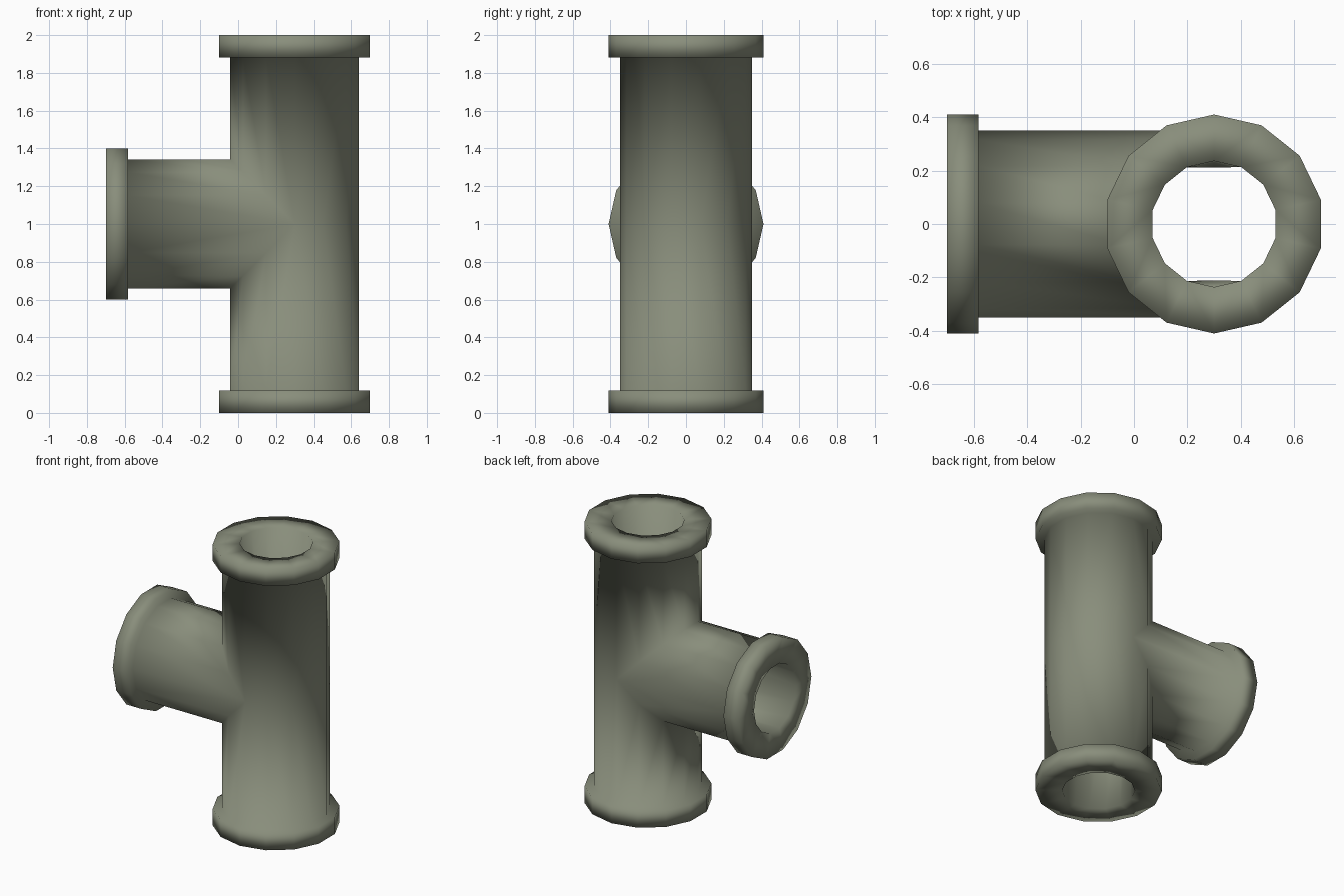
import bpy, bmesh, math
from mathutils import Vector

if "Cube" in bpy.data.objects:
    bpy.data.objects.remove(bpy.data.objects["Cube"])

X, Y, Z = Vector((1, 0, 0)), Vector((0, 1, 0)), Vector((0, 0, 1))
CENTRE = Vector((0.3, 0, 1))        # where the two pipe axes meet
HALF = 7                            # facets per half pipe (14 sides)
R_BORE, R_PIPE, R_FLANGE = 0.236, 0.35, 0.41
LENGTH, FLANGE = 1.0, 0.118

bm = bmesh.new()


def half_leg(axis, side, mitre):
    """Half of one pipe leg: bore, end face, flange and outer wall."""
    # (radius, distance along axis); None means the mitred joint
    profile = [(R_BORE, None), (R_BORE, LENGTH), (R_FLANGE, LENGTH),
               (R_FLANGE, LENGTH - FLANGE), (R_PIPE, LENGTH - FLANGE),
               (R_PIPE, None)]
    rows = []
    for r, t in profile:
        row = []
        for k in range(HALF + 1):
            a = math.pi * k / HALF
            d, y = r * math.sin(a), r * math.cos(a)
            if t is None and r == R_BORE and k in (0, HALF):
                y *= 0.9            # bore pinches slightly at the crotch
            along = mitre * d if t is None else t
            row.append(bm.verts.new(CENTRE + side * d + Y * y + axis * along))
        rows.append(row)
    for a, b in zip(rows, rows[1:]):
        for k in range(HALF):
            bm.faces.new((a[k], a[k + 1], b[k + 1], b[k]))


# straight back of the run, then the halves mitred into the branch
for s in (-1, 1):
    half_leg(Z * s, X, 0)
    half_leg(Z * s, -X, 1)
    half_leg(-X, Z * s, 1)

bmesh.ops.remove_doubles(bm, verts=bm.verts, dist=0.0005)
bmesh.ops.recalc_face_normals(bm, faces=bm.faces)
for f in bm.faces:
    f.smooth = True

mesh = bpy.data.meshes.new("pipe_tee")
bm.to_mesh(mesh)
bm.free()
tee = bpy.data.objects.new("pipe_tee", mesh)
bpy.context.collection.objects.link(tee)

# olive grey paint
mat = bpy.data.materials.new("olive_grey")
mat.diffuse_color = (0.25, 0.27, 0.2, 1)
mat.use_nodes = True
mat.node_tree.nodes["Principled BSDF"].inputs["Base Color"].default_value = mat.diffuse_color
mesh.materials.append(mat)
